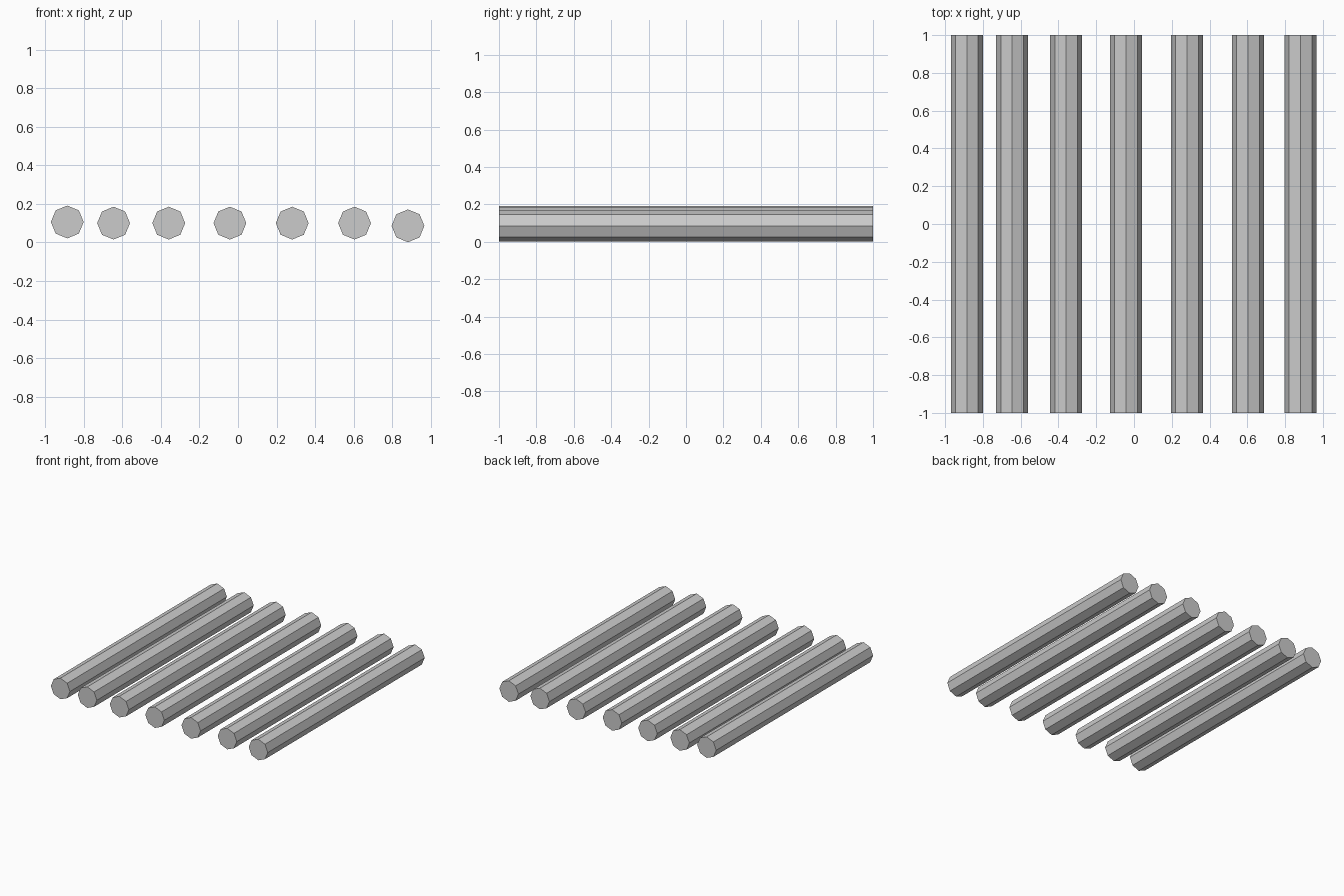
import bpy
import math

if "Cube" in bpy.data.objects:
    bpy.data.objects.remove(bpy.data.objects["Cube"])

RADIUS = 0.085
LENGTH = 2.0


def bar(name, x, z):
    # Eight-sided closed bar lying along y, one corner pointing straight up
    bpy.ops.mesh.primitive_cylinder_add(
        vertices=8, radius=RADIUS, depth=LENGTH, end_fill_type='NGON',
        location=(x, 0, z), rotation=(math.pi / 2, 0, 0))
    obj = bpy.context.object
    obj.name = name
    return obj


# Row of seven loosely spaced bars: (x, height of axis)
bars = [(-0.885, 0.106), (-0.645, 0.10), (-0.359, 0.10), (-0.042, 0.10),
        (0.281, 0.10), (0.604, 0.10), (0.881, 0.086)]
for i, (x, z) in enumerate(bars, 1):
    bar(f"bar_{i}", x, z)
